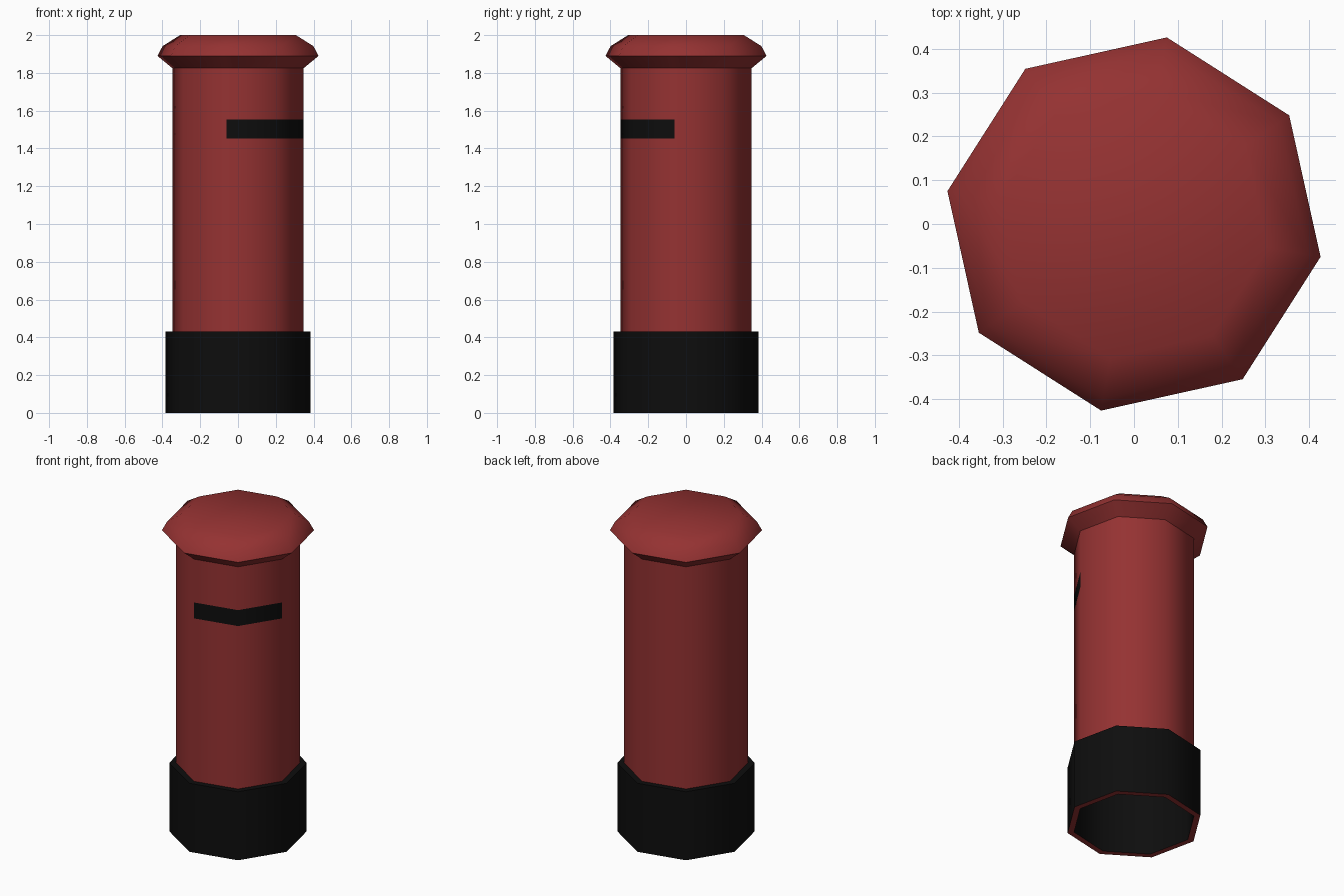
import bpy, bmesh, math

if "Cube" in bpy.data.objects:
    bpy.data.objects.remove(bpy.data.objects["Cube"])

SIDES = 8
TURN = math.radians(35)   # all octagons share this rotation


def material(name, rgb):
    m = bpy.data.materials.new(name)
    m.diffuse_color = (*rgb, 1)
    m.use_nodes = True
    m.node_tree.nodes["Principled BSDF"].inputs["Base Color"].default_value = m.diffuse_color
    return m


RED = material("post red", (0.300, 0.032, 0.032))
BLACK = material("black", (0.0042, 0.0042, 0.0042))


def lathe(name, profile, mats, rule=None, cap_top=False, closed=False):
    """Sweep a (radius, z) profile round an octagon; rule picks the material."""
    bm = bmesh.new()
    rings = []
    for r, z in profile:
        rings.append([bm.verts.new((r * math.cos(TURN + i * math.tau / SIDES),
                                    r * math.sin(TURN + i * math.tau / SIDES), z))
                      for i in range(SIDES)])
    pairs = list(zip(rings, rings[1:]))
    if closed:
        pairs.append((rings[-1], rings[0]))
    for a, b in pairs:
        for i in range(SIDES):
            j = (i + 1) % SIDES
            bm.faces.new((a[i], a[j], b[j], b[i]))
    if cap_top:
        bm.faces.new(rings[-1])
    bm.normal_update()
    if rule:
        for f in bm.faces:
            f.material_index = rule(f)
    me = bpy.data.meshes.new(name)
    bm.to_mesh(me)
    bm.free()
    for m in mats:
        me.materials.append(m)
    ob = bpy.data.objects.new(name, me)
    bpy.context.collection.objects.link(ob)
    bpy.ops.object.select_all(action='DESELECT')
    ob.select_set(True)
    bpy.context.view_layer.objects.active = ob
    bpy.ops.object.shade_smooth_by_angle(angle=math.radians(50))
    return ob


# hollow plinth: outer wall, ledge, inner wall, red underside rim
lathe("base", [(0.391, 0), (0.391, 0.43), (0.353, 0.43), (0.353, 0)],
      [BLACK, RED], lambda f: 1 if f.normal.z < -0.9 else 0, closed=True)


# pillar with the slot band on the two faces either side of the front right edge
def slot(f):
    c = f.calc_center_median()
    facing = (c.x * math.cos(math.radians(-55)) + c.y * math.sin(math.radians(-55))) / c.xy.length
    return 1 if 1.45 < c.z < 1.56 and facing > 0.85 else 0


lathe("pillar", [(0.353, 0.43), (0.353, 1.453), (0.353, 1.553), (0.353, 1.825)],
      [RED, BLACK], slot)

# overhanging cap with a bevelled, flat top
lathe("cap", [(0.353, 1.825), (0.433, 1.89), (0.405, 1.942), (0.311, 2.0)],
      [RED], cap_top=True)
